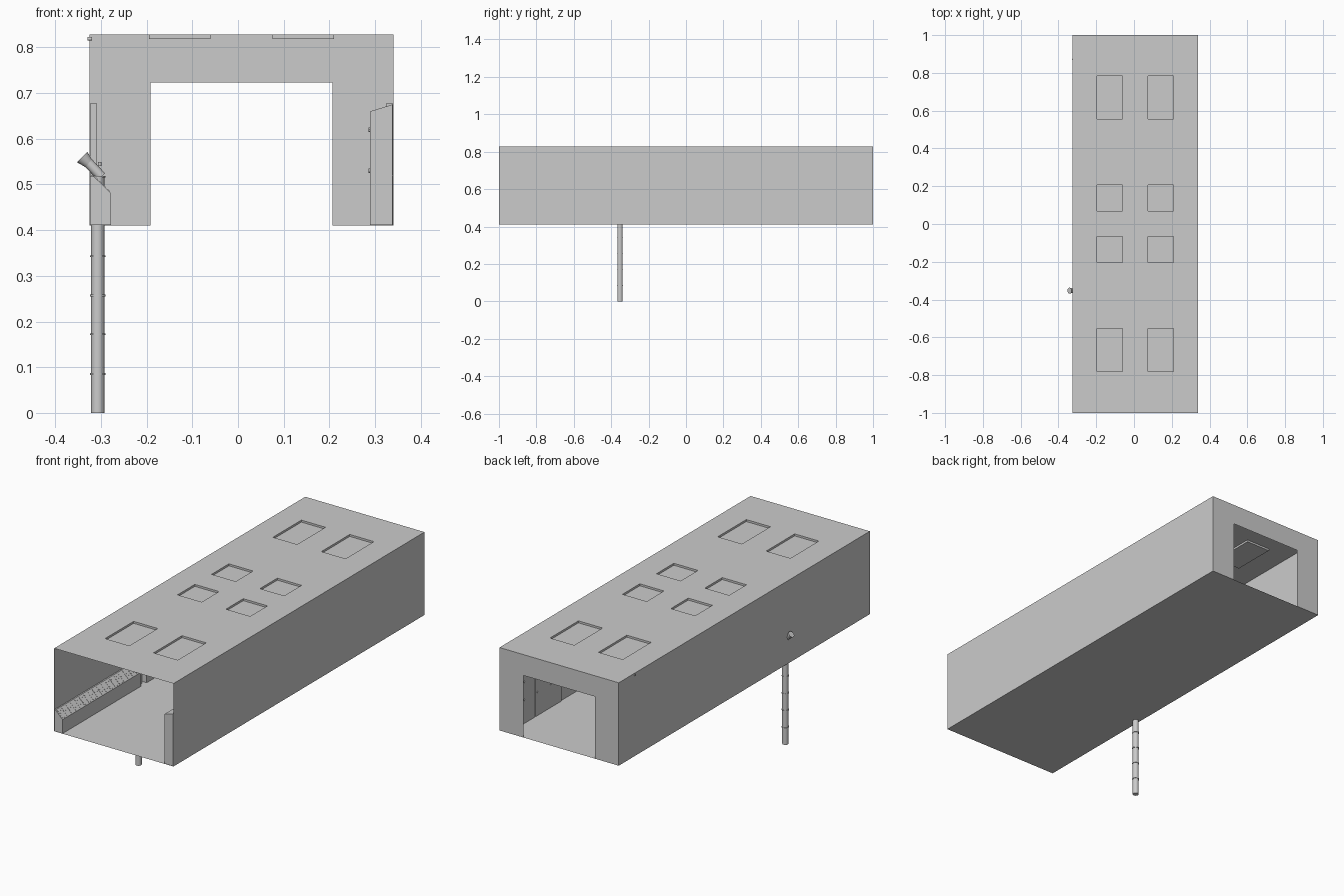
import bpy, bmesh, math
from mathutils import Vector

if "Cube" in bpy.data.objects:
    bpy.data.objects.remove(bpy.data.objects["Cube"])

X0, X1, Z0, Z1 = -0.325, 0.34, 0.41, 0.828
XC = (X0 + X1) / 2

grey = bpy.data.materials.new("light_grey")
grey.diffuse_color = (0.6, 0.6, 0.6, 1)
grey.use_nodes = True
grey.node_tree.nodes["Principled BSDF"].inputs["Base Color"].default_value = grey.diffuse_color


def finish(name, bm, smooth=False, recalc=True):
    if recalc:
        bmesh.ops.recalc_face_normals(bm, faces=bm.faces)
    me = bpy.data.meshes.new(name)
    bm.to_mesh(me)
    bm.free()
    me.materials.append(grey)
    ob = bpy.data.objects.new(name, me)
    bpy.context.collection.objects.link(ob)
    if smooth:
        bpy.ops.object.select_all(action='DESELECT')
        ob.select_set(True)
        bpy.context.view_layer.objects.active = ob
        bpy.ops.object.shade_smooth_by_angle(angle=math.radians(40))
    return ob


def face(bm, pts):
    return bm.faces.new([bm.verts.new(p) for p in pts])


def prism(bm, profile, ya, yb):
    """Extrude an x-z profile along y."""
    f = face(bm, [(x, ya, z) for x, z in profile])
    r = bmesh.ops.extrude_face_region(bm, geom=[f])
    vs = [v for v in r["geom"] if isinstance(v, bmesh.types.BMVert)]
    bmesh.ops.translate(bm, verts=vs, vec=(0, yb - ya, 0))


def box(bm, xa, xb, ya, yb, za, zb):
    prism(bm, [(xa, za), (xb, za), (xb, zb), (xa, zb)], ya, yb)


def mirror_x(profile):
    return [(2 * XC - x, z) for x, z in profile]


def cyl(bm, a, b, r1, r2=None, seg=20):
    a, b = Vector(a), Vector(b)
    d = b - a
    m = d.to_track_quat('Z', 'Y').to_matrix().to_4x4()
    m.translation = (a + b) / 2
    bmesh.ops.create_cone(bm, cap_ends=True, segments=seg, radius1=r1,
                          radius2=r1 if r2 is None else r2, depth=d.length, matrix=m)


# Roof sheet with eight recessed panels
bm = bmesh.new()
xs = [X0, -0.195, -0.06, 0.075, 0.21, X1]
ys = [-1, -0.78, -0.553, -0.203, -0.065, 0.068, 0.206, 0.557, 0.783, 1]
low = Z1 - 0.01
for i in range(5):
    for j in range(9):
        xa, xb, ya, yb = xs[i], xs[i + 1], ys[j], ys[j + 1]
        sunk = i in (1, 3) and j % 2 == 1
        z = low if sunk else Z1
        ring = [(xa, ya), (xb, ya), (xb, yb), (xa, yb)]
        face(bm, [(x, y, z) for x, y in ring])
        if sunk:
            for k in range(4):
                p, q = ring[k], ring[(k + 1) % 4]
                face(bm, [(*p, low), (*q, low), (*q, Z1), (*p, Z1)][::-1])
bmesh.ops.remove_doubles(bm, verts=bm.verts, dist=1e-5)
finish("roof", bm)

# Thin side walls and floor
bm = bmesh.new()
face(bm, [(X0, 1, Z0), (X0, -1, Z0), (X0, -1, Z1), (X0, 1, Z1)])
face(bm, [(X1, -1, Z0), (X1, 1, Z0), (X1, 1, Z1), (X1, -1, Z1)])
finish("side_walls", bm, recalc=False)
bm = bmesh.new()
face(bm, [(X0, -1, Z0), (X0, 1, Z0), (X1, 1, Z0), (X1, -1, Z0)])
finish("floor", bm, recalc=False)

# Back wall around the doorway
bm = bmesh.new()
dl, dr, dt = -0.192, 0.207, 0.723
outline = [(X0, Z0), (X0, Z1), (X1, Z1), (X1, Z0), (dr, Z0), (dr, dt), (dl, dt), (dl, Z0)]
face(bm, [(x, 1, z) for x, z in outline])
finish("back_wall", bm, recalc=False)

# Sloped control desks along both walls
desk = [(X0 + .001, Z0 + .001), (-0.278, Z0 + .001), (-0.278, 0.481), (-0.317, 0.519), (X0 + .001, 0.519)]


def desk_run(name, ya, yb, right):
    flip = mirror_x if right else (lambda p: p)
    bm = bmesh.new()
    prism(bm, flip(desk), ya, yb)
    # rows of keys on the slope
    n = max(1, round((yb - ya) / 0.035))
    step = (yb - ya) / n
    for row in range(4):
        t = 0.1 + row * 0.22
        x, z = -0.278 - 0.039 * t, 0.481 + 0.038 * t
        dx, dz, h = -0.0045, 0.0044, 0.0012
        key = [(x, z), (x + dx, z + dz), (x + dx + h, z + dz + h), (x + h, z + h)]
        for k in range(n):
            y = ya + (k + 0.15) * step
            prism(bm, flip(key), y, y + step * 0.7)
    finish(name, bm)


desk_run("left_front_desk", -1, -0.375, False)
desk_run("left_back_desk", -0.33, 0.999, False)
desk_run("right_desk", -0.575, 0.575, True)

# Wall screens above the desks
screen = [(X0 + .001, 0.52), (-0.309, 0.52), (-0.309, 0.677), (X0 + .001, 0.677)]
for name, flip in (("left_screens", lambda p: p), ("right_screens", mirror_x)):
    bm = bmesh.new()
    for k in range(3):
        ya = -0.3 + k * 0.25
        prism(bm, flip(screen), ya, ya + 0.23)
    finish(name, bm)

# Tall cabinets at both ends of the right wall
cab = [(0.338, Z0 + .001), (0.289, Z0 + .001), (0.289, 0.66), (0.338, 0.675)]
for name, start in (("front_cabinets", -0.999), ("back_cabinets", 0.579)):
    bm = bmesh.new()
    for k in range(4):
        ya = start + k * 0.105
        prism(bm, cab, ya, ya + 0.102)
        for z in (0.62, 0.53):
            cyl(bm, (0.29, ya + 0.085, z), (0.286, ya + 0.085, z), 0.005, seg=8)
    finish(name, bm)

# Drop pipe with collars, bent outward through the left wall
py, px = -0.353, -0.307
bm = bmesh.new()
cyl(bm, (px, py, 0), (px, py, 0.515), 0.0145)
for z in (0.085, 0.172, 0.257, 0.343, 0.517):
    cyl(bm, (px, py, z - 0.002), (px, py, z + 0.002), 0.017)
cyl(bm, (-0.299, py, 0.517), (-0.332, py, 0.552), 0.011)
cyl(bm, (-0.327, py, 0.546), (-0.341, py, 0.56), 0.011, 0.016)
cyl(bm, (-0.303, py, 0.541), (-0.303, py, 0.549), 0.004, seg=10)
finish("drop_pipe", bm, smooth=True)

# Small sensor under the roof edge
bm = bmesh.new()
cyl(bm, (-0.32, 0.873, 0.819), (-0.329, 0.873, 0.819), 0.004, seg=12)
finish("roof_sensor", bm, smooth=True)
